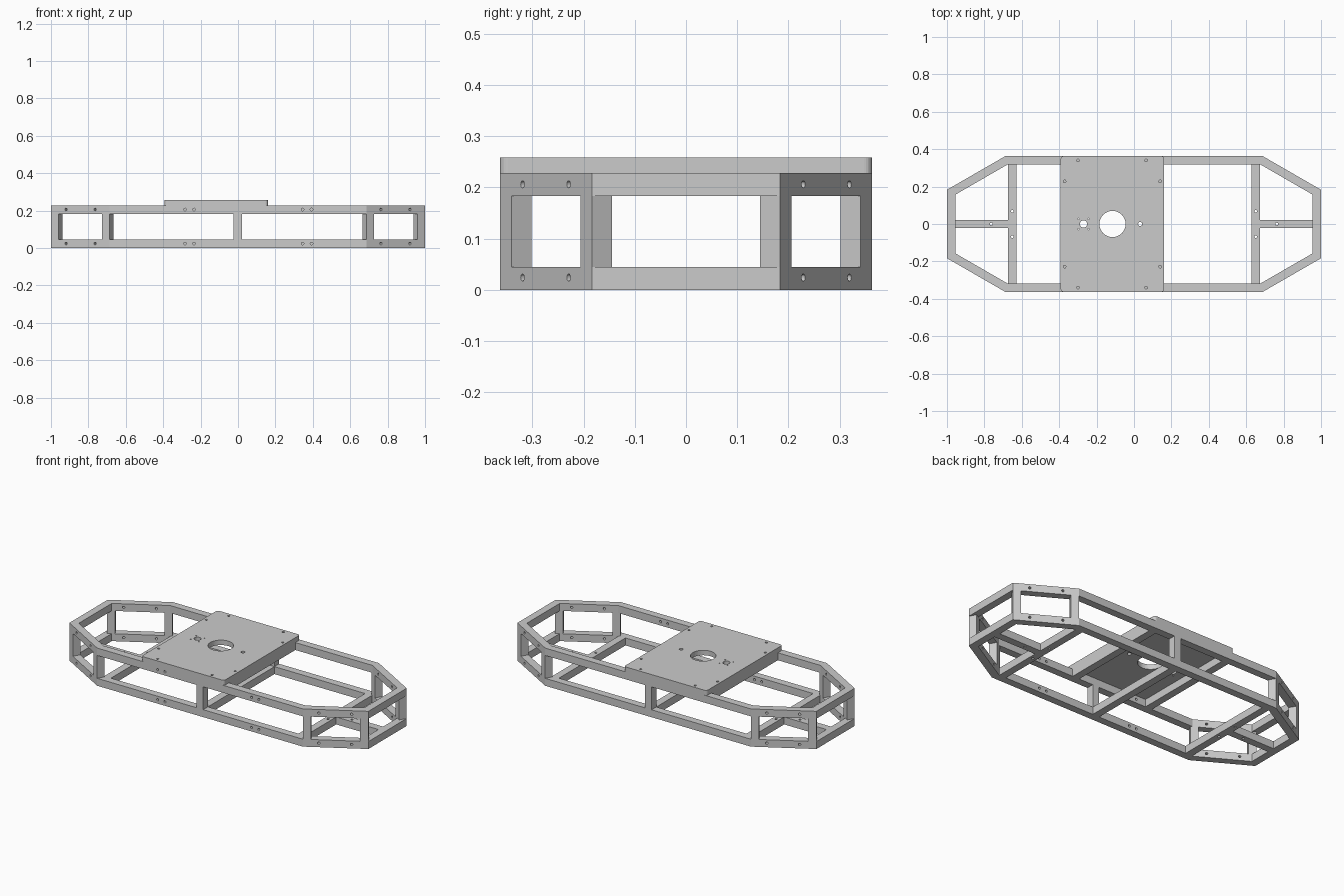
import bpy, bmesh, math
from mathutils import Vector, Matrix

if "Cube" in bpy.data.objects:
    bpy.data.objects.remove(bpy.data.objects["Cube"])

T = 0.045            # tube thickness
H = 0.228            # frame height
XC, XE = 0.688, 1.0  # corner x, end x
YS, YE = 0.363, 0.183  # side y, end y
PLATE_X0, PLATE_X1, PLATE_TOP = -0.392, 0.161, 0.258


def to_object(name, bm):
    bmesh.ops.recalc_face_normals(bm, faces=bm.faces)
    me = bpy.data.meshes.new(name)
    bm.to_mesh(me)
    bm.free()
    ob = bpy.data.objects.new(name, me)
    bpy.context.collection.objects.link(ob)
    return ob


def bar(name, x, y, z):
    """Axis-aligned bar from (min, max) pairs."""
    bm = bmesh.new()
    bmesh.ops.create_cube(bm, size=1)
    for v in bm.verts:
        v.co = [(a + b) / 2 + c * (b - a) for (a, b), c in zip((x, y, z), v.co)]
    return to_object(name, bm)


def prism(name, pts, z0, z1):
    bm = bmesh.new()
    f = bm.faces.new([bm.verts.new((p[0], p[1], z0)) for p in pts])
    ext = bmesh.ops.extrude_face_region(bm, geom=[f])
    bmesh.ops.translate(bm, vec=(0, 0, z1 - z0),
                        verts=[v for v in ext['geom'] if isinstance(v, bmesh.types.BMVert)])
    return to_object(name, bm)


def drill(ob, holes):
    """holes: (centre, direction, radius); all drilled with one cutter."""
    bm = bmesh.new()
    for centre, direction, r in holes:
        rot = Vector(direction).to_track_quat('Z', 'Y').to_matrix().to_4x4()
        bmesh.ops.create_cone(bm, cap_ends=True, segments=48 if r > 0.05 else 16,
                              radius1=r, radius2=r, depth=0.08,
                              matrix=Matrix.Translation(centre) @ rot)
    cutter = to_object("cutter", bm)
    cutter.hide_render = True
    mod = ob.modifiers.new("holes", 'BOOLEAN')
    mod.object, mod.operation, mod.solver = cutter, 'DIFFERENCE', 'EXACT'
    dg = bpy.context.evaluated_depsgraph_get()
    me = bpy.data.meshes.new_from_object(ob.evaluated_get(dg))
    ob.modifiers.clear()
    ob.data = me
    bpy.data.objects.remove(cutter)


# Octagonal top and bottom rings with mitred corners
def octagon(inset):
    ang = math.atan2(YS - YE, XE - XC)          # slope of the angled sides
    xe, ys = XE - inset, YS - inset
    ye = YE - inset * math.tan((math.pi / 2 - ang) / 2)
    xc = XC - inset * math.tan(ang / 2)
    return [(xe, -ye), (xe, ye), (xc, ys), (-xc, ys),
            (-xe, ye), (-xe, -ye), (-xc, -ys), (xc, -ys)]


along = Vector((XE - XC, YE - YS, 0)).normalized()   # back right angled side
normal = Vector((-along.y, along.x, 0))


def ring(name, z0, z1, zh):
    bm = bmesh.new()
    o, i = octagon(0), octagon(T)
    loops = [[bm.verts.new((x, y, z)) for x, y in p]
             for p, z in ((o, z0), (o, z1), (i, z1), (i, z0))]
    for k in range(4):
        a, b = loops[k], loops[(k + 1) % 4]
        for j in range(8):
            n = (j + 1) % 8
            bm.faces.new((a[j], a[n], b[n], b[j]))
    ob = to_object(name, bm)
    holes = [((x, -YS + T / 2, zh), (0, 1, 0), 0.007)
             for x in (-0.283, -0.235, 0.345, 0.393)]
    for sx in (-1, 1):
        for sy in (-1, 1):
            for d in (0.088, 0.268):
                p = Vector((XC, YS, 0)) + along * d - normal * T / 2
                holes.append(((sx * p.x, sy * p.y, zh),
                              (sx * normal.x, sy * normal.y, 0), 0.007))
    drill(ob, holes)


ring("bottom_ring", 0, T, 0.024)
ring("top_ring", H - T, H, 0.206)

# Posts at both ends of each angled side
side_len = math.hypot(XE - XC, YS - YE)
for sx, xn in ((-1, "left"), (1, "right")):
    for sy, yn in ((-1, "front"), (1, "back")):
        for start, kind in ((0, "side"), (side_len - T, "end")):
            a = Vector((XC, YS, 0)) + along * start
            b = a + along * T
            pts = [(sx * p.x, sy * p.y) for p in (a, b, b - normal * T, a - normal * T)]
            prism(f"{yn}_{xn}_{kind}_post", pts, T, H - T)

# Middle posts and bottom middle crossbar
for s, n in ((-1, "front"), (1, "back")):
    bar(n + "_middle_post", (-0.024, 0.021),
        sorted((s * YS, s * (YS - T))), (T, H - T))
yi = YS - T
bar("bottom_middle_crossbar", (-0.024, 0.021), (-yi, yi), (0, T))

# Bottom T-shaped braces at both ends
for s, n in ((-1, "left"), (1, "right")):
    c = 0.65
    cross = bar(n + "_end_crossbar", sorted((s * (c - T / 2), s * (c + T / 2))), (-yi, yi), (0, T))
    drill(cross, [((s * c, y, T / 2), (0, 0, 1), 0.007) for y in (-0.068, 0.068)])
    brace = bar(n + "_end_brace", sorted((s * (c + T / 2), s * (XE - T))), (-T / 2, T / 2), (0, T))
    drill(brace, [((s * 0.763, 0, T / 2), (0, 0, 1), 0.007)])

# Top crossbars carrying the plate
bar("plate_left_crossbar", (PLATE_X0, PLATE_X0 + T), (-yi, yi), (H - T, H))
bar("plate_right_crossbar", (PLATE_X1 - T, PLATE_X1), (-yi, yi), (H - T, H))

# Mounting plate with rounded corners and holes
r = 0.016
outline = []
for k, (cx, cy) in enumerate(((PLATE_X1 - r, YS - r), (PLATE_X0 + r, YS - r),
                              (PLATE_X0 + r, -YS + r), (PLATE_X1 - r, -YS + r))):
    for j in range(7):
        a = (k + j / 6) * math.pi / 2
        outline.append((cx + r * math.cos(a), cy + r * math.sin(a)))
plate = prism("mounting_plate", outline, H, PLATE_TOP)
zc = (H + PLATE_TOP) / 2
spots = [(-0.115, 0, 0.07), (-0.27, 0, 0.02), (0.033, 0, 0.011)]
for s in (-1, 1):
    spots += [(-0.3, s * 0.34, 0.007), (0.065, s * 0.34, 0.007),
              (-0.371, s * 0.228, 0.007), (0.14, s * 0.228, 0.007),
              (-0.297, s * 0.027, 0.004), (-0.243, s * 0.027, 0.004)]
drill(plate, [((x, y, zc), (0, 0, 1), rad) for x, y, rad in spots])
